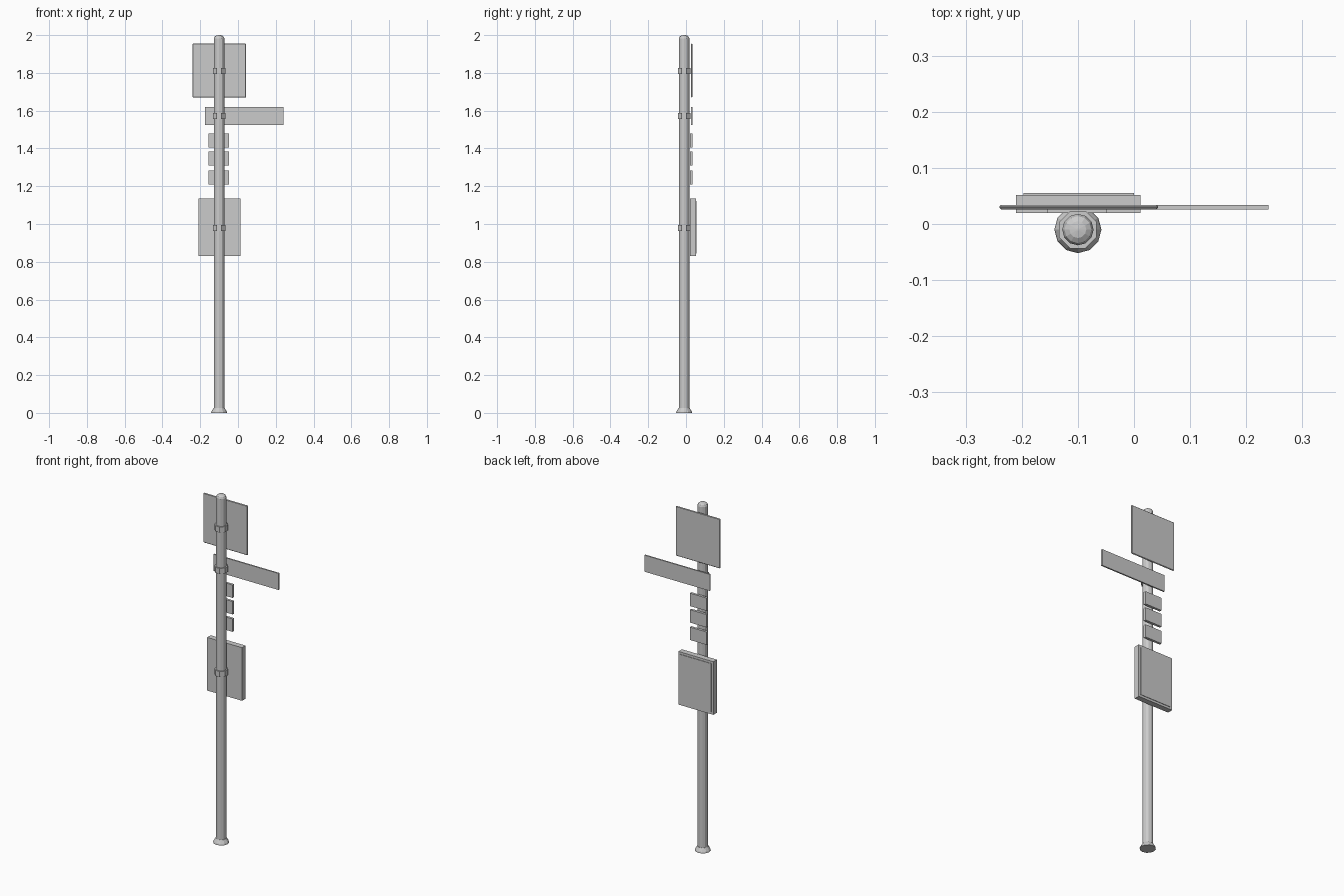
import bpy, bmesh, math
from mathutils import Matrix

if "Cube" in bpy.data.objects:
    bpy.data.objects.remove(bpy.data.objects["Cube"])

metal = bpy.data.materials.new("grey metal")
metal.use_nodes = True
grey = (0.6, 0.6, 0.6, 1)
metal.diffuse_color = grey
metal.node_tree.nodes["Principled BSDF"].inputs["Base Color"].default_value = grey

POLE_X, POLE_Y = -0.10, -0.01


def finish(name, bm):
    bmesh.ops.recalc_face_normals(bm, faces=bm.faces)
    mesh = bpy.data.meshes.new(name)
    bm.to_mesh(mesh)
    bm.free()
    mesh.materials.append(metal)
    obj = bpy.data.objects.new(name, mesh)
    bpy.context.collection.objects.link(obj)
    return obj


def turned(name, profile, sides, turn=0.0):
    """Closed solid of revolution about the pole axis, from (radius, z) pairs."""
    bm = bmesh.new()
    rings = []
    for r, z in profile:
        ring = []
        for i in range(sides):
            a = math.tau * i / sides + turn
            ring.append(bm.verts.new((POLE_X + r * math.cos(a), POLE_Y + r * math.sin(a), z)))
        rings.append(ring)
    for low, high in zip(rings, rings[1:]):
        for i in range(sides):
            j = (i + 1) % sides
            bm.faces.new((low[i], low[j], high[j], high[i]))
    bm.faces.new(rings[0])
    bm.faces.new(rings[-1])
    return finish(name, bm)


def plate(name, x, y, z, bevel=0.0):
    """Box between the given (low, high) limits on each axis."""
    bm = bmesh.new()
    bmesh.ops.create_cube(bm, size=1)
    limits = (x, y, z)
    for v in bm.verts:
        v.co = [lo if c < 0 else hi for c, (lo, hi) in zip(v.co, limits)]
    obj = finish(name, bm)
    if bevel:
        mod = obj.modifiers.new("edge", "BEVEL")
        mod.width = bevel
        mod.segments = 1
    return obj


# Pole with domed cap, and flared foot
turned("pole", [(0.028, 0.0), (0.028, 1.982), (0.024, 1.992), (0.015, 1.998), (0.002, 2.0)], 12)
turned("foot", [(0.042, 0.0), (0.040, 0.008), (0.029, 0.026)], 12)

# Bands holding the larger signs
for name, z in (("upper_clamp", 1.81), ("middle_clamp", 1.572), ("lower_clamp", 0.98)):
    turned(name, [(0.036, z - 0.016), (0.036, z + 0.016)], 8, math.pi / 8)

# Sign plates
plate("square_sign", (-0.24, 0.043), (0.026, 0.034), (1.67, 1.955), 0.003)
plate("arm_sign", (-0.175, 0.24), (0.026, 0.034), (1.525, 1.62))
for i, z in enumerate((1.405, 1.31, 1.21)):
    plate(f"small_sign_{i + 1}", (-0.155, -0.048), (0.02, 0.034), (z, z + 0.074))

# Notice box with a thin raised panel on its back
plate("notice_box", (-0.21, 0.012), (0.02, 0.052), (0.83, 1.135))
plate("notice_panel", (-0.197, 0.0), (0.05, 0.055), (0.843, 1.122))
